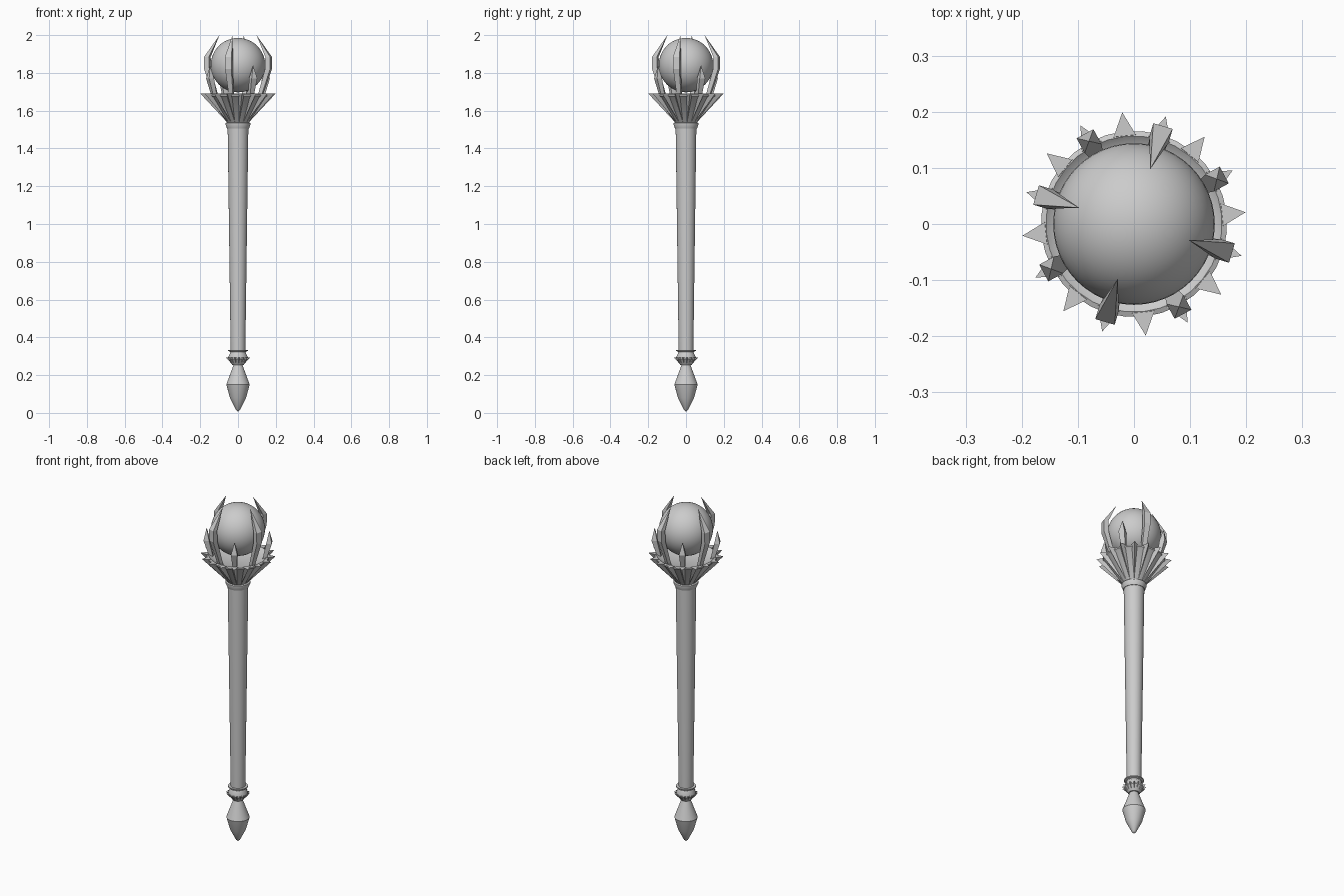
import bpy, bmesh
from math import sin, cos, pi, radians

if "Cube" in bpy.data.objects:
    bpy.data.objects.remove(bpy.data.objects["Cube"])

OFFSET = radians(6)
STEP = 2 * pi / 16


def finish(name, bm, smooth=None):
    bmesh.ops.remove_doubles(bm, verts=bm.verts, dist=1e-5)
    bmesh.ops.recalc_face_normals(bm, faces=bm.faces)
    me = bpy.data.meshes.new(name)
    bm.to_mesh(me)
    bm.free()
    ob = bpy.data.objects.new(name, me)
    bpy.context.collection.objects.link(ob)
    if smooth:
        bpy.ops.object.select_all(action='DESELECT')
        ob.select_set(True)
        bpy.context.view_layer.objects.active = ob
        bpy.ops.object.shade_smooth_by_angle(angle=radians(smooth))
    return ob


def polar(r, a, z, t=0.0):
    """Point at radius r and angle a, shifted sideways by t."""
    return (r * cos(a) - t * sin(a), r * sin(a) + t * cos(a), z)


def lathe(name, profile, sides=32, smooth=30):
    bm = bmesh.new()
    rings = [[bm.verts.new(polar(max(r, 1e-7), OFFSET + 2 * pi * i / sides, z))
              for i in range(sides)] for r, z in profile]
    for a, b in zip(rings, rings[1:]):
        for i in range(sides):
            j = (i + 1) % sides
            bm.faces.new((a[i], a[j], b[j], b[i]))
    return finish(name, bm, smooth)


def ribs(name, root_r, root_z, rim_r, tip_r, top_z, half_w):
    """Ring of 16 ribs that widen upward to a flat pointed top."""
    bm = bmesh.new()
    for i in range(16):
        a = OFFSET + i * STEP
        root = bm.verts.new(polar(root_r, a, root_z))
        top = [bm.verts.new(polar(r, a, top_z, t)) for r, t in
               ((rim_r, -half_w), (tip_r, 0), (rim_r, half_w))]
        bm.faces.new(top)
        for k in range(3):
            bm.faces.new((root, top[k], top[(k + 1) % 3]))
    return finish(name, bm)


def claws(name, first, path, tip):
    """Four box-section claws; path rows are outer r, depth, half width, z."""
    bm = bmesh.new()
    for i in range(4):
        a = OFFSET + first * STEP + i * pi / 2
        rings = []
        for r, d, w, z in path:
            rings.append([bm.verts.new(polar(rr, a, z, t)) for rr, t in
                          ((r, -w), (r, w), (r - d, w), (r - d, -w))])
        bm.faces.new(rings[0])
        for lo, hi in zip(rings, rings[1:]):
            for k in range(4):
                n = (k + 1) % 4
                bm.faces.new((lo[k], lo[n], hi[n], hi[k]))
        point = bm.verts.new(polar(tip[0], a, tip[1]))
        for k in range(4):
            bm.faces.new((rings[-1][k], rings[-1][(k + 1) % 4], point))
    return finish(name, bm)


# pommel and lower collar
lathe("pommel", [(0, 0.005), (0.012, 0.018), (0.043, 0.08), (0.062, 0.15),
                 (0.023, 0.256), (0, 0.256)], 32, 35)
lathe("lower_collar", [(0, 0.254), (0.03, 0.254), (0.052, 0.285), (0.052, 0.295),
                       (0.041, 0.318), (0.042, 0.324), (0.053, 0.328),
                       (0.053, 0.334), (0, 0.334)])
ribs("lower_collar_spikes", 0.028, 0.254, 0.048, 0.065, 0.293, 0.008)

# tapered shaft and neck ring
lathe("shaft", [(0, 0.33), (0.039, 0.33), (0.055, 1.51), (0, 1.51)])
lathe("neck_ring", [(0, 1.505), (0.058, 1.505), (0.066, 1.525), (0.066, 1.535),
                    (0.052, 1.54), (0, 1.54)])

# ribbed cup
lathe("cup", [(0, 1.53), (0.052, 1.53), (0.155, 1.67), (0.166, 1.678),
              (0.166, 1.686), (0.157, 1.69), (0.145, 1.68), (0.10, 1.665),
              (0, 1.66)], 32, 25)
ribs("cup_ribs", 0.05, 1.53, 0.158, 0.2, 1.69, 0.02)

# orb with holding claws
bpy.ops.mesh.primitive_uv_sphere_add(segments=48, ring_count=24, radius=0.144,
                                     location=(0, 0, 1.841))
bpy.context.object.name = "orb"
bpy.ops.object.shade_smooth()
claws("long_claws", 3, [(0.128, 0.02, 0.011, 1.665), (0.182, 0.028, 0.017, 1.82),
                        (0.182, 0.026, 0.018, 1.885)], (0.102, 2.0))
claws("short_claws", 1, [(0.15, 0.02, 0.010, 1.665), (0.183, 0.03, 0.017, 1.77)],
      (0.168, 1.84))
